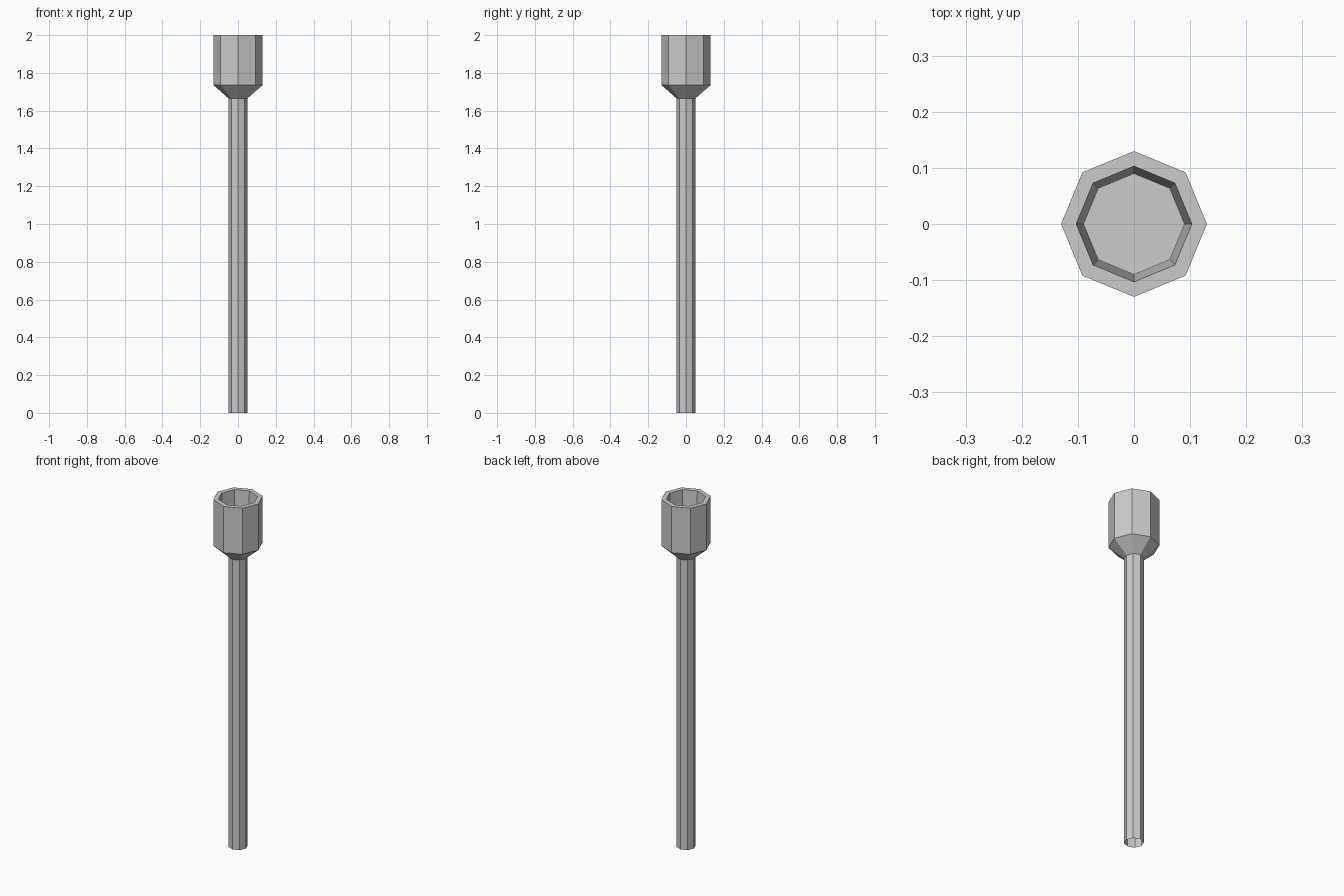
import bpy, bmesh, math

cube = bpy.data.objects.get("Cube")
if cube:
    bpy.data.objects.remove(cube, do_unlink=True)

SIDES = 8

# Single grey material
grey = bpy.data.materials.new("light_grey")
grey.use_nodes = True
colour = (0.6, 0.6, 0.6, 1)
grey.diffuse_color = colour
grey.node_tree.nodes["Principled BSDF"].inputs["Base Color"].default_value = colour


def lathe(name, profile, cap_end=False):
    """Sweep (radius, height) points into a flat-sided shell."""
    bm = bmesh.new()
    rings = []
    for r, z in profile:
        angles = [math.tau * i / SIDES for i in range(SIDES)]
        rings.append([bm.verts.new((r * math.cos(a), r * math.sin(a), z)) for a in angles])
    for low, high in zip(rings, rings[1:]):
        for i in range(SIDES):
            j = (i + 1) % SIDES
            bm.faces.new((low[i], low[j], high[j], high[i]))
    if cap_end:
        bm.faces.new(rings[-1])
    mesh = bpy.data.meshes.new(name)
    bm.to_mesh(mesh)
    bm.free()
    mesh.materials.append(grey)
    obj = bpy.data.objects.new(name, mesh)
    bpy.context.collection.objects.link(obj)
    return obj


# Long hollow shaft, open at the bottom
lathe("shaft", [(0.05, 0), (0.05, 1.665)])

# Cup: flared base, straight wall, rim, tapered inside and floor
lathe("cup", [(0.05, 1.665), (0.13, 1.735), (0.13, 2),
              (0.103, 2), (0.09, 1.75)], cap_end=True)
